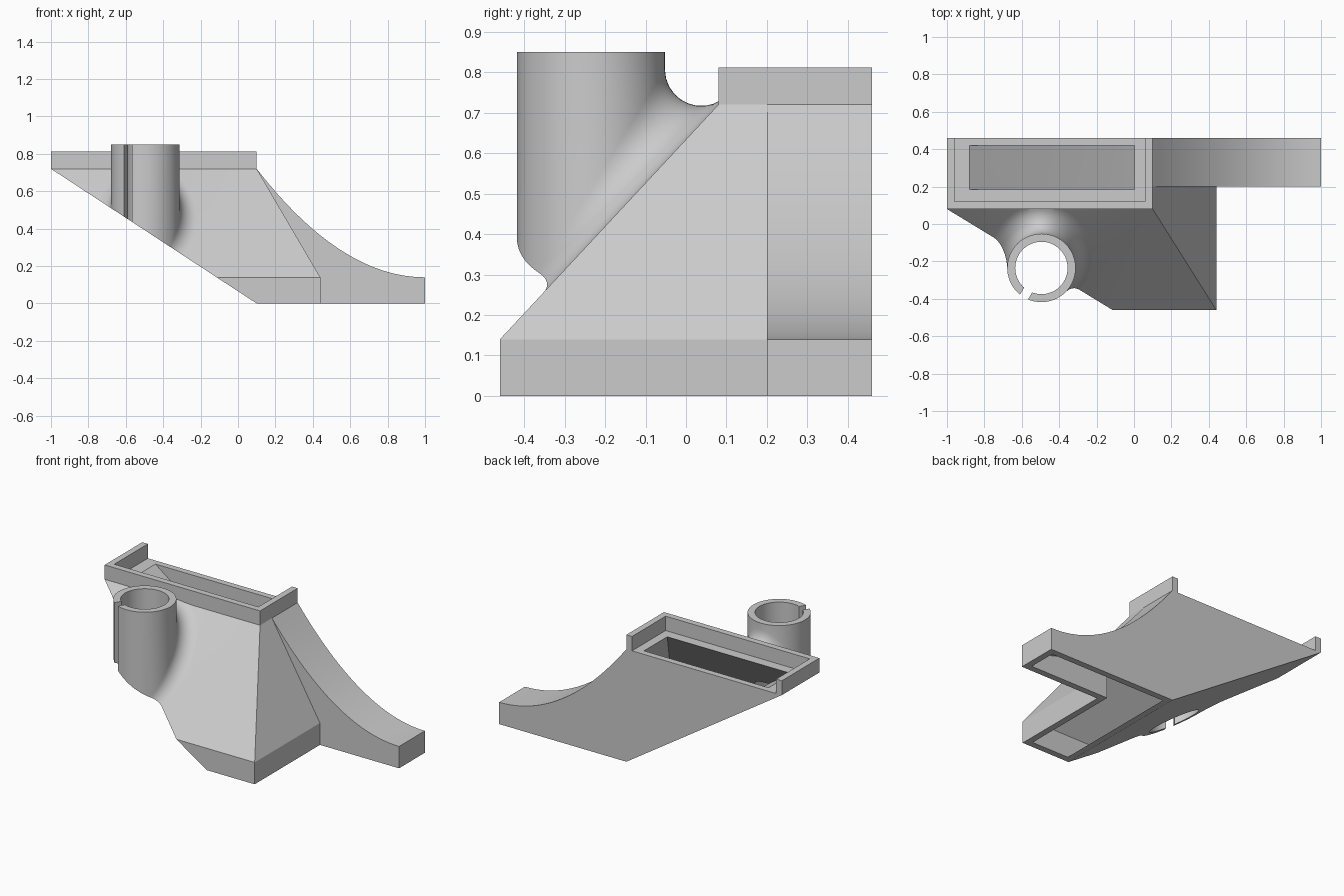
import bpy, bmesh, math
from mathutils import Vector

if "Cube" in bpy.data.objects:
    bpy.data.objects.remove(bpy.data.objects["Cube"])


def make(name, bm):
    bmesh.ops.recalc_face_normals(bm, faces=bm.faces)
    me = bpy.data.meshes.new(name)
    bm.to_mesh(me)
    bm.free()
    ob = bpy.data.objects.new(name, me)
    bpy.context.collection.objects.link(ob)
    return ob


def hull(name, rects):
    """Convex solid through horizontal rectangles (x0, x1, y0, y1, z)."""
    bm = bmesh.new()
    for x0, x1, y0, y1, z in rects:
        for x in (x0, x1):
            for y in (y0, y1):
                bm.verts.new((x, y, z))
    bmesh.ops.convex_hull(bm, input=bm.verts)
    bmesh.ops.dissolve_limit(bm, angle_limit=0.005, verts=bm.verts, edges=bm.edges)
    return make(name, bm)


def box(name, x0, x1, y0, y1, z0, z1):
    return hull(name, [(x0, x1, y0, y1, z0), (x0, x1, y0, y1, z1)])


def loft(name, rings, clip=None):
    """Closed solid through matching rings of points, optionally cut by a plane."""
    bm = bmesh.new()
    rows = [[bm.verts.new(p) for p in ring] for ring in rings]
    n = len(rows[0])
    for a, b in zip(rows, rows[1:]):
        for i in range(n):
            j = (i + 1) % n
            bm.faces.new((a[i], a[j], b[j], b[i]))
    bm.faces.new(rows[0])
    bm.faces.new(rows[-1])
    if clip:
        bmesh.ops.recalc_face_normals(bm, faces=bm.faces)
        bmesh.ops.bisect_plane(bm, geom=bm.verts[:] + bm.edges[:] + bm.faces[:],
                               plane_co=clip[0], plane_no=clip[1], clear_inner=True)
        bmesh.ops.holes_fill(bm, edges=[e for e in bm.edges if e.is_boundary], sides=0)
    return make(name, bm)


def extrude_y(name, pts, y0, y1):
    return loft(name, [[(x, y, z) for x, z in pts] for y in (y0, y1)])


def combine(target, other, op):
    m = target.modifiers.new(op, 'BOOLEAN')
    m.object, m.operation, m.solver = other, op, 'EXACT'
    bpy.context.view_layer.objects.active = target
    bpy.ops.object.modifier_apply(modifier=m.name)
    bpy.data.objects.remove(other)


# Sloped hopper body
body = hull("hopper_duct", [(-1, .1, .08, .46, .72), (-.114, .44, -.46, .46, .14),
                            (.1, .44, -.46, .46, 0)])

# Curved side arm
curve = [(.1 + .9 * i / 24, .14 + .58 * (1 - i / 24) ** 2) for i in range(25)]
arm = extrude_y("side_arm", curve + [(1, 0), (.2, 0)], .2, .46)

# Tray block on top
tray = box("tray", -1, .1, .08, .46, .72, .812)

# Tube with a rolling-ball fillet onto the sloped front face
CX, CY, R, RI, F, SEG = -.495, -.235, .183, .14, .09, 64
n = Vector((0, -.58, .54)).normalized()
rings = [[] for _ in range(13)]
for i in range(SEG):
    a = 2 * math.pi * i / SEG
    d = Vector((math.cos(a), math.sin(a), 0))
    c = Vector((CX, CY, 0)) + d * (R + F)
    c.z = .72 + (F - n.y * (c.y - .08)) / n.z
    rings[0].append((CX + R * d.x, CY + R * d.y, .85))
    for k in range(11):
        rings[k + 1].append(c + F * (-d).slerp(-n, k / 10))
    rings[12].append(c - n * (F + .02))
tube = loft("tube", rings, (Vector((.1, 0, 0)), Vector((.72, 0, 1.1)).normalized()))

for part in (arm, tray, tube):
    combine(body, part, 'UNION')

# Tray recess, open at the back
recess = box("tray_recess", -.96, .06, .12, .6, .72, 1)

# Inner passages of hopper and arm
cavity = hull("cavity", [(-.885, 0, .19, .42, .725), (-.1, .4, -.42, .42, .14),
                         (.174, .4, -.42, .42, -.02)])
inner = []
for x, z in curve:
    s = -2 * .58 * (1 - x) / .81
    k = .04 / math.hypot(1, s)
    if x + s * k < .95:
        inner.append((x + s * k, z - k))
arm_cavity = extrude_y("arm_cavity", inner + [(.96, .1), (.96, -.05), (.2, -.05), (.2, .2)],
                       .24, .42)

# Tube bore and slot
bore = loft("bore", [[(CX + RI * math.cos(2 * math.pi * i / SEG),
                       CY + RI * math.sin(2 * math.pi * i / SEG), z) for i in range(SEG)]
                     for z in (-.1, 1)])
u = Vector((math.cos(math.radians(239)), math.sin(math.radians(239)), 0))
v = Vector((-u.y, u.x, 0)) * .025
o = Vector((CX, CY, 0))
slot = loft("slot", [[o + u * r + v * s + Vector((0, 0, z))
                      for r, s in ((.08, -1), (.25, -1), (.25, 1), (.08, 1))]
                     for z in (-.1, 1)])

for cutter in (recess, cavity, arm_cavity, bore, slot):
    combine(body, cutter, 'DIFFERENCE')

bpy.ops.object.select_all(action='DESELECT')
body.select_set(True)
bpy.context.view_layer.objects.active = body
bpy.ops.object.shade_smooth_by_angle(angle=math.radians(20))
